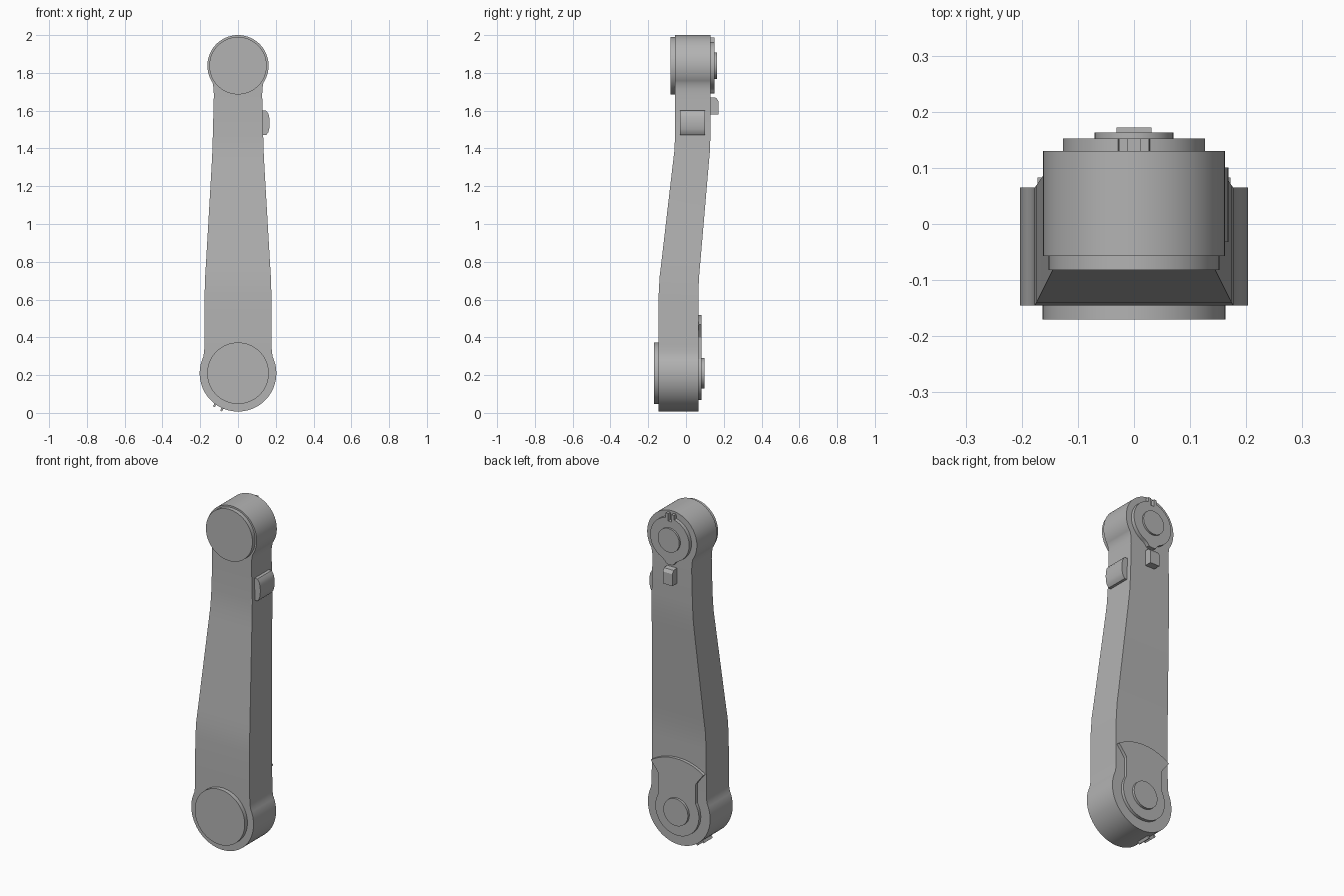
import bpy, bmesh
from math import sin, cos, pi, radians, sqrt

cube = bpy.data.objects.get("Cube")
if cube:
    bpy.data.objects.remove(cube)

grey = bpy.data.materials.new("plain grey")
grey.use_nodes = True
grey.diffuse_color = (0.45, 0.45, 0.45, 1)
grey.node_tree.nodes["Principled BSDF"].inputs["Base Color"].default_value = grey.diffuse_color

LOW, TOP = 0.21, 1.838          # heights of the two pivots
LOW_BACK, TOP_BACK = 0.065, 0.13


def finish(name, bm):
    """Turn a bmesh into a shaded object."""
    bmesh.ops.remove_doubles(bm, verts=bm.verts, dist=1e-5)
    bmesh.ops.recalc_face_normals(bm, faces=bm.faces)
    mesh = bpy.data.meshes.new(name)
    bm.to_mesh(mesh)
    bm.free()
    mesh.materials.append(grey)
    obj = bpy.data.objects.new(name, mesh)
    bpy.context.collection.objects.link(obj)
    bpy.ops.object.select_all(action='DESELECT')
    obj.select_set(True)
    bpy.context.view_layer.objects.active = obj
    bpy.ops.object.shade_smooth_by_angle(angle=radians(25))
    return obj


def plate(name, outline, y0, y1):
    """Extrude an x-z outline from y0 to y1."""
    bm = bmesh.new()
    face = bm.faces.new([bm.verts.new((x, y0, z)) for x, z in outline])
    new = bmesh.ops.extrude_face_region(bm, geom=[face])["geom"]
    bmesh.ops.translate(bm, vec=(0, y1 - y0, 0),
                        verts=[v for v in new if isinstance(v, bmesh.types.BMVert)])
    return finish(name, bm)


def arc(z, r, start, end, n):
    """Points on a circle about (0, z); angles run from +x towards +z."""
    return [(r * cos(radians(start + (end - start) * i / n)),
             z + r * sin(radians(start + (end - start) * i / n))) for i in range(n + 1)]


def disc(name, z, r, y0, y1):
    return plate(name, arc(z, r, 0, 354, 59), y0, y1)


def mirrored(half):
    return half + [(-x, z) for x, z in reversed(half)]


def shift(z):
    """Share of the rearward offset reached at height z."""
    keys = [(0, 0), (0.62, 0), (0.72, 0.06), (0.8, 0.17),
            (1.3, 0.83), (1.38, 0.94), (1.48, 1), (2.1, 1)]
    for (z0, t0), (z1, t1) in zip(keys, keys[1:]):
        if z <= z1:
            return t0 + (t1 - t0) * (z - z0) / (z1 - z0)


# Arm body: both round ends and the cranked shank in one loft
profile = arc(LOW, 0.203, -90, 25, 26)
profile += [(0.179, 0.325), (0.178, 0.36), (0.177, 0.62), (0.174, 0.72), (0.169, 0.8),
            (0.140, 1.3), (0.136, 1.38), (0.133, 1.48), (0.128, 1.68), (0.129, 1.715)]
profile += arc(TOP, 0.162, -34, 90, 28)
bm = bmesh.new()
rings = []
for x, z in profile:
    front = -0.145 + 0.088 * shift(z)
    back = LOW_BACK + (TOP_BACK - LOW_BACK) * shift(z)
    rings.append([bm.verts.new(p) for p in
                  ((-x, front, z), (x, front, z), (x, back, z), (-x, back, z))])
for a, b in zip(rings, rings[1:]):
    for i in range(4):
        j = (i + 1) % 4
        bm.faces.new((a[i], a[j], b[j], b[i]))
bmesh.ops.dissolve_degenerate(bm, dist=1e-5, edges=bm.edges)
finish("arm_body", bm)

# Front caps
disc("lower_front_cap", LOW, 0.163, -0.17, -0.14)
disc("upper_front_cap", TOP, 0.152, -0.082, -0.05)

# Lower rear plate: round base, waist and fan
half = arc(LOW, 0.142, -90, 32, 22)
half += [(0.12, 0.30), (0.12, 0.40), (0.137, 0.425), (0.172, 0.468)]
half += arc(LOW, 0.31, 56.3, 90, 10)
plate("lower_rear_plate", mirrored(half[1:-1]), LOW_BACK - 0.01, 0.083)
disc("lower_rear_hub", LOW, 0.08, 0.07, 0.097)

# Upper rear retaining ring with a rounded lug below and two ears above
half = [(0.012, 1.69), (0.024, 1.694), (0.034, 1.708)]
half += arc(TOP, 0.127, -68, 77, 26)
half += [(0.027, 1.988), (0.011, 1.988), (0.011, 1.945)]
plate("upper_rear_ring", mirrored(half), TOP_BACK - 0.01, 0.152)
disc("upper_rear_hub", TOP, 0.07, 0.14, 0.163)


def swept(name, points, axis, a, b):
    """Extrude a section along x or y between a and b."""
    bm = bmesh.new()
    ends = [[bm.verts.new((c, u, v) if axis == 'x' else (u, c, v)) for u, v in points]
            for c in (a, b)]
    for end in ends:
        bm.faces.new(end)
    for i in range(len(points)):
        j = (i + 1) % len(points)
        bm.faces.new((ends[0][i], ends[0][j], ends[1][j], ends[1][i]))
    return finish(name, bm)


# Rear stop block with a sloped top
swept("rear_stop", [(0.12, 1.58), (0.172, 1.58), (0.172, 1.65), (0.16, 1.668), (0.12, 1.672)],
      'x', -0.031, 0.031)

# Side button with a gently domed face
dome = [(0.149 + 0.019 * sqrt(sin(pi * i / 8)), 1.47 + 0.13 * i / 8) for i in range(9)]
swept("side_button", [(0.11, 1.47)] + dome + [(0.11, 1.60)], 'y', -0.032, 0.101)

# Small ribs under the lower end
for name, angle in (("outer_rib", 234), ("inner_rib", 246)):
    base = [arc(LOW, r, angle - w, angle + w, 1) for r, w in ((0.19, 2.5), (0.219, 1.2))]
    swept(name, base[0] + base[1][::-1], 'y', -0.06, 0.02)
